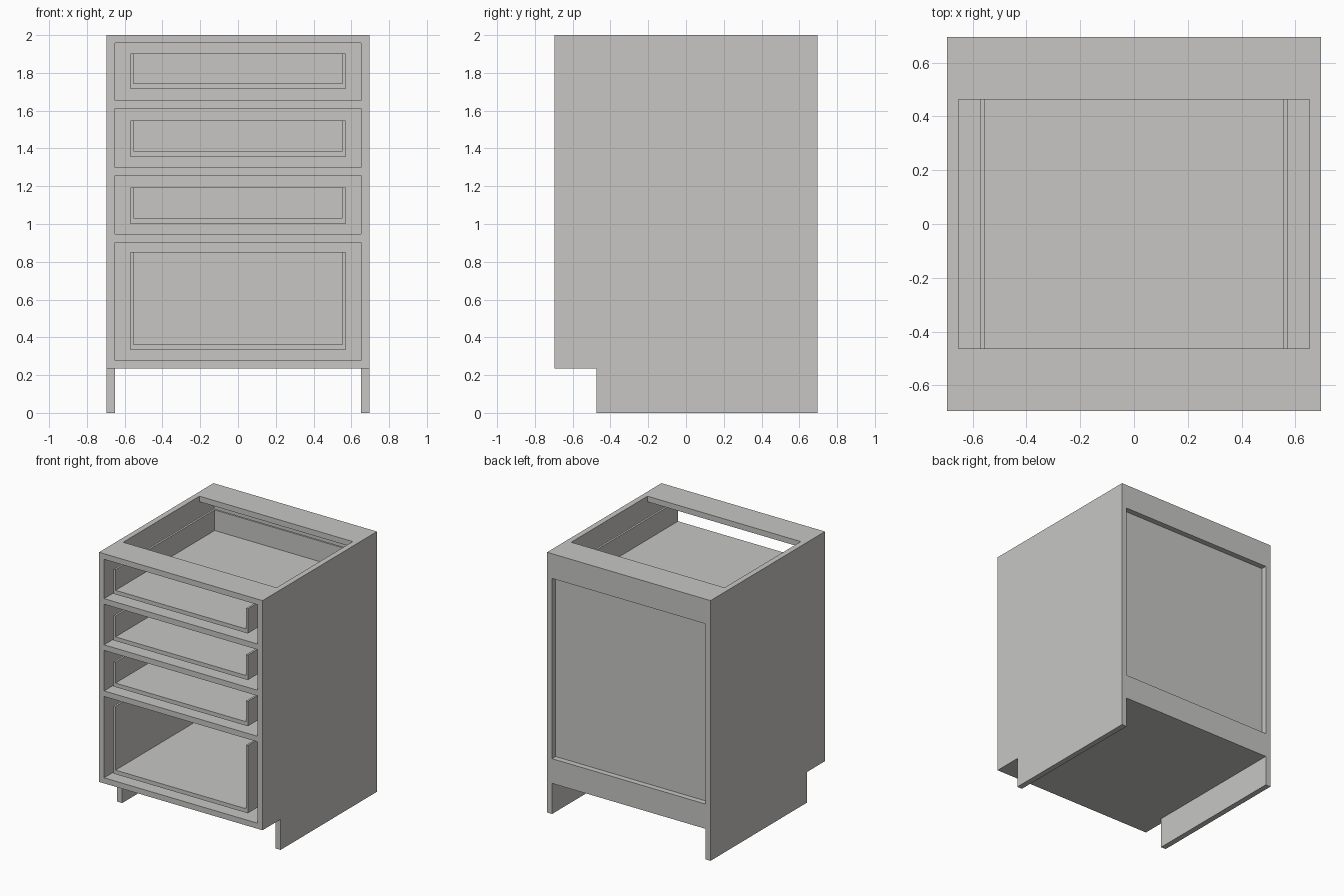
import bpy

if "Cube" in bpy.data.objects:
    bpy.data.objects.remove(bpy.data.objects["Cube"])

wood = bpy.data.materials.new("light_grey_board")
wood.diffuse_color = (0.57, 0.565, 0.55, 1)
wood.use_nodes = True
wood.node_tree.nodes["Principled BSDF"].inputs["Base Color"].default_value = wood.diffuse_color


def prism(name, profile, x0, x1):
    """Extrude a (y, z) profile from x0 to x1."""
    n = len(profile)
    verts = [(x, y, z) for x in (x0, x1) for y, z in profile]
    faces = [list(range(n))[::-1], list(range(n, 2 * n))]
    faces += [(i, (i + 1) % n, n + (i + 1) % n, n + i) for i in range(n)]
    mesh = bpy.data.meshes.new(name)
    mesh.from_pydata(verts, [], faces)
    mesh.materials.append(wood)
    obj = bpy.data.objects.new(name, mesh)
    bpy.context.collection.objects.link(obj)
    return obj


def board(name, x, y, z):
    """Box from three (min, max) ranges."""
    return prism(name, [(y[0], z[0]), (y[1], z[0]), (y[1], z[1]), (y[0], z[1])], *x)


H = 0.695           # half width and half depth
IN = 0.652          # inner face of the sides
T = H - IN          # board thickness
SPAN = (-IN, IN)
KICK = 0.235        # underside of the cabinet floor
STRETCH = 0.232     # depth of the stretchers

# Side panels with toe-kick notch
side = [(-0.475, 0), (H, 0), (H, 2), (-H, 2), (-H, KICK), (-0.475, KICK)]
prism("left_side_panel", side, -H, -IN)
prism("right_side_panel", side, IN, H)

# Cabinet floor and top stretchers
board("cabinet_floor", SPAN, (-H, H), (KICK, KICK + T))
board("top_front_stretcher", SPAN, (-H, -H + STRETCH), (2 - T, 2))
board("top_back_stretcher", SPAN, (H - STRETCH, H), (2 - T, 2))

# Front stretchers between the drawers
for i, z in enumerate((0.903, 1.257, 1.612)):
    board(f"drawer_divider_{i + 1}", SPAN, (-H, -H + STRETCH), (z, z + T))

# Back rails and recessed back panel
board("back_rail_top", SPAN, (IN, H), (1.81, 2 - T))
board("back_rail_bottom", SPAN, (IN, H), (KICK + T, 0.425))
board("back_panel", SPAN, (IN - 0.015, IN), (KICK + T, 2 - T))

# Drawer boxes, open at the front
W, S, FLOOR, BACK = 0.57, 0.0155, 0.031, 0.524
for i, (z0, z1) in enumerate([(0.332, 0.853), (1.001, 1.192), (1.356, 1.547), (1.714, 1.903)]):
    n = f"drawer_{i + 1}"
    board(n + "_bottom", (-W + S, W - S), (-H, BACK - S), (z0, z0 + FLOOR))
    board(n + "_left_side", (-W, -W + S), (-H, BACK), (z0, z1))
    board(n + "_right_side", (W - S, W), (-H, BACK), (z0, z1))
    board(n + "_back", (-W + S, W - S), (BACK - S, BACK), (z0, z1))
